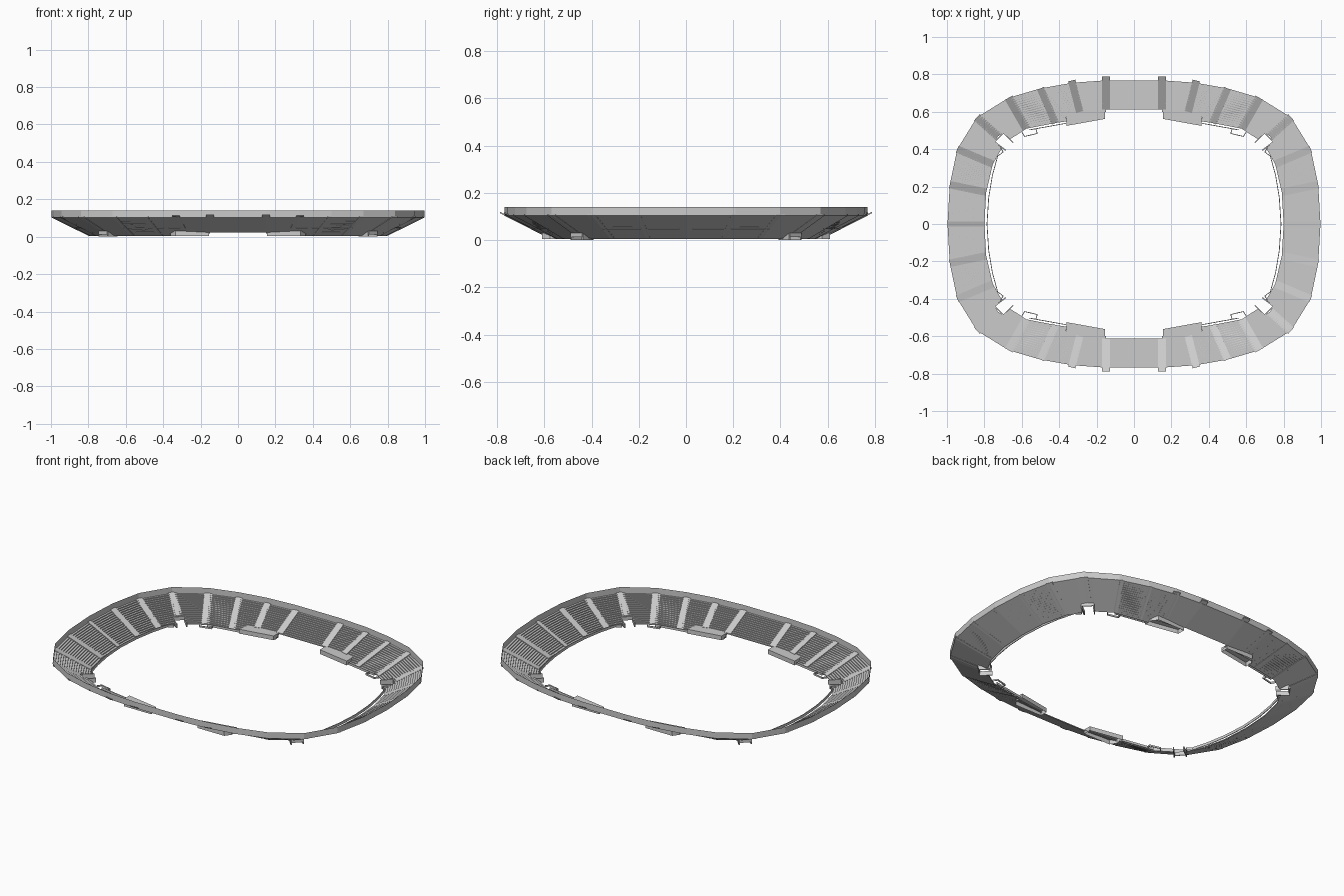
import bpy, bmesh
from mathutils import Vector as V

if "Cube" in bpy.data.objects:
    bpy.data.objects.remove(bpy.data.objects["Cube"])

# Quadrant columns: inner-edge and outer-edge plan points, from back middle round to the side
INNER = [(0, .575), (.15, .575), (.28, .56), (.42, .54), (.575, .51), (.69, .435), (.755, .32), (.79, .17), (.80, 0)]
OUTER = [(0, .768), (.15, .768), (.33, .755), (.5, .725), (.67, .675), (.84, .57), (.945, .40), (.985, .21), (.997, 0)]
Z0, Z1, RIM = .005, .103, .14
ROWS = 16


def lerp_list(pts, u):
    i = min(int(u), len(pts) - 2)
    return V(pts[i]).lerp(V(pts[i + 1]), u - i)


def at(u, s, z):
    """Point on column u, at fraction s from inner to outer edge."""
    p = lerp_list(INNER, u).lerp(lerp_list(OUTER, u), s)
    return V((p.x, p.y, z))


def slope(s):
    return Z0 + (Z1 - Z0) * s


def finish(name, bm, mx=True, my=True):
    bmesh.ops.remove_doubles(bm, verts=bm.verts, dist=1e-5)
    bmesh.ops.recalc_face_normals(bm, faces=bm.faces)
    me = bpy.data.meshes.new(name)
    bm.to_mesh(me)
    bm.free()
    ob = bpy.data.objects.new(name, me)
    bpy.context.collection.objects.link(ob)
    if mx or my:
        m = ob.modifiers.new("mirror", 'MIRROR')
        m.use_axis = (mx, my, False)
        m.use_mirror_merge = True
        m.merge_threshold = 1e-4
    return ob


def strip(bm, a, b):
    """Quads between two matching point rows."""
    va, vb = [bm.verts.new(p) for p in a], [bm.verts.new(p) for p in b]
    for i in range(len(a) - 1):
        bm.faces.new((va[i], va[i + 1], vb[i + 1], vb[i]))


def prism(bm, plan, z0, z1, caps=(True, True)):
    lo = [bm.verts.new((x, y, z0)) for x, y in plan]
    hi = [bm.verts.new((x, y, z1)) for x, y in plan]
    n = len(plan)
    for i in range(n):
        bm.faces.new((lo[i], lo[(i + 1) % n], hi[(i + 1) % n], hi[i]))
    if caps[0]:
        bm.faces.new(lo[::-1])
    if caps[1]:
        bm.faces.new(hi)


def board(bm, path, z0, z1, t=.004):
    """Thin upright board along a plan path."""
    for a, b in zip(path, path[1:]):
        a, b = V(a), V(b)
        n = (b - a).normalized().orthogonal() * t / 2
        prism(bm, [a + n, b + n, b - n, a - n], z0, z1)


# Terraced stand: each block is a stepped profile swept between columns
# (first column, last column, first row)
BLOCKS = [(0, 1, 3), (1, 2, 2), (2, 2.55, 2), (2.55, 3, 0), (3, 4, 0), (4, 4.77, 0),
          (4.77, 5, 4), (5, 5.23, 4), (5.23, 6, 0), (6, 7, 0), (7, 8, 0)]
bm = bmesh.new()
for u0, u1, r0 in BLOCKS:
    prof = [(r0 / ROWS, slope(r0 / ROWS))]
    for r in range(r0, ROWS):
        z = slope((r + 1) / ROWS)
        prof += [(r / ROWS, z), ((r + 1) / ROWS, z)]
    a = [at(u0, s, z) for s, z in prof]
    b = [at(u1, s, z) for s, z in prof]
    strip(bm, a, b)
    # sloping underside
    strip(bm, [a[0], a[-1]], [b[0], b[-1]])
# cheeks where neighbouring blocks start on different rows
for u, s in ((1, .19), (2.55, .125), (4.77, .25), (5.23, .25)):
    for r in range(int(s * ROWS)):
        q = [at(u, r / ROWS, slope(r / ROWS)), at(u, (r + 1) / ROWS, slope((r + 1) / ROWS)),
             at(u, (r + 1) / ROWS, slope((r + 1) / ROWS) + .006), at(u, r / ROWS, slope((r + 1) / ROWS))]
        bm.faces.new([bm.verts.new(p) for p in q])
finish("terraced_stand", bm)

# Upright outer wall
bm = bmesh.new()
strip(bm, [at(u, 1, Z1) for u in range(9)], [at(u, 1, RIM) for u in range(9)])
finish("outer_wall", bm)

# Sloping aisles: (column, start, end, half width)
AISLES = [(1, .19, 1.1, .021), (2, .2, 1.06, .02), (3, .0, 1, .02), (4, .0, 1, .023),
          (5, .25, 1, .023), (6, .0, 1, .02), (7, .0, 1, .02), (8, .0, 1, .013)]
bm = bmesh.new()
for u, s0, s1, w in AISLES:
    d = at(u, 1, 0) - at(u, 0, 0)
    if u == 1:
        d = V((0, 1, 0))
    side = V((-d.y, d.x, 0)).normalized() * w
    back = V((0, 0, 0)) if u == 8 else -side      # middle side aisle is halved by the mirror
    p, q = at(u, s0, slope(s0) + .007), at(u, s1, slope(s1) + .007)
    drop = V((0, 0, -.006))
    c = [p + back, q + back, q + side, p + side]
    lo = [bm.verts.new(k + drop) for k in c]
    hi = [bm.verts.new(k) for k in c]
    bm.faces.new(hi)
    bm.faces.new(lo[::-1])
    for i in range(4):
        if not (u == 8 and i == 0):
            bm.faces.new((lo[i], lo[(i + 1) % 4], hi[(i + 1) % 4], hi[i]))
finish("aisles", bm)

# Hollow entrance boxes under the long sides
bm = bmesh.new()
prism(bm, [(.155, .562), (.36, .525), (.36, .575), (.335, .61), (.155, .61)], .004, .03, (False, True))
finish("entrance_boxes", bm)

# Corner gateways: cheek plates and a floor ledge in each notch
bm = bmesh.new()
for u in (4.77, 5.23):
    a, b = at(u, -.12, 0), at(u, .25, 0)
    board(bm, [a.xy, b.xy], 0, .026, .006)
a, b = at(4.77, .25, 0), at(5.23, .25, 0)
board(bm, [a.xy, b.xy], .012, .034, .006)
finish("corner_gateways", bm)

# Front barriers along the pitch edge
bm = bmesh.new()
board(bm, [(.727, .37), (.757, .26), (.777, .14), (.786, 0)], .006, .022)
board(bm, [(.365, .538), (.56, .503)], .004, .018)
board(bm, [(.525, .508), (.517, .484), (.585, .468), (.60, .492)], .004, .014)
board(bm, [(.725, .365), (.70, .385), (.715, .41)], .004, .02)
finish("front_barriers", bm)
